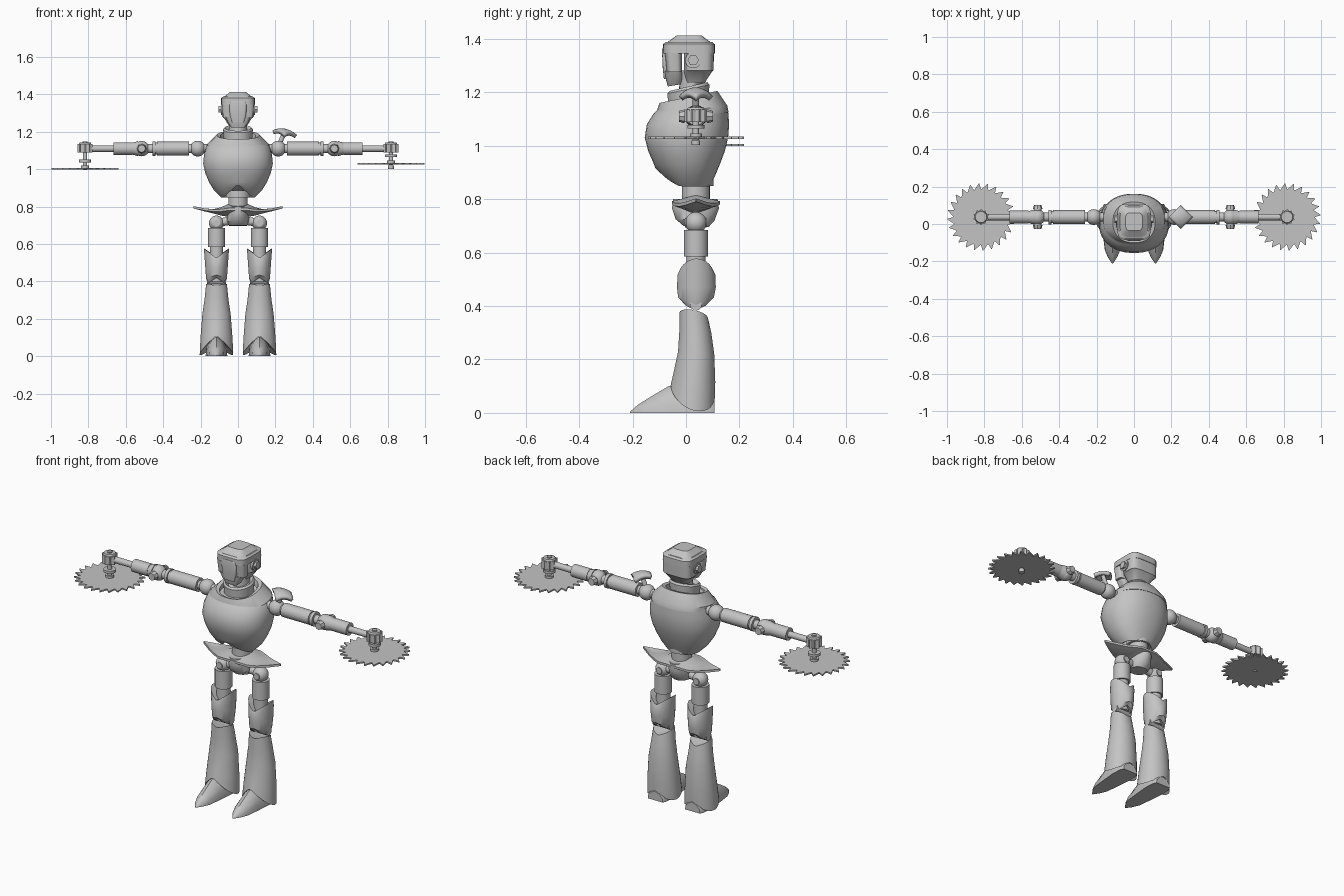
import bpy, bmesh, math
from mathutils import Vector

if "Cube" in bpy.data.objects:
    bpy.data.objects.remove(bpy.data.objects["Cube"])

GREY = bpy.data.materials.new("robot_grey")
GREY.diffuse_color = (0.55, 0.55, 0.55, 1)
GREY.use_nodes = True
GREY.node_tree.nodes["Principled BSDF"].inputs["Base Color"].default_value = GREY.diffuse_color
YC = 0.037          # depth of the limb axis


def finish(name, bm, angle=35):
    bmesh.ops.recalc_face_normals(bm, faces=bm.faces)
    me = bpy.data.meshes.new(name)
    bm.to_mesh(me)
    bm.free()
    me.materials.append(GREY)
    ob = bpy.data.objects.new(name, me)
    bpy.context.collection.objects.link(ob)
    bpy.ops.object.select_all(action='DESELECT')
    ob.select_set(True)
    bpy.context.view_layer.objects.active = ob
    bpy.ops.object.shade_smooth_by_angle(angle=math.radians(angle))
    return ob


def skin(name, loops, low=None, high=None, angle=35):
    """Join equal closed loops; close both ends with a fan (low/high = fan centre z)."""
    bm = bmesh.new()
    rows = [[bm.verts.new(p) for p in lp] for lp in loops]
    n = len(rows[0])
    for a, b in zip(rows, rows[1:]):
        for i in range(n):
            bm.faces.new((a[i], a[(i + 1) % n], b[(i + 1) % n], b[i]))
    for row, z in ((rows[0], low), (rows[-1], high)):
        c = sum((v.co for v in row), Vector()) / n
        if z is not None:
            c.z = z
        cv = bm.verts.new(c)
        for i in range(n):
            bm.faces.new((row[i], row[(i + 1) % n], cv))
    return finish(name, bm, angle)


def loft(name, rings, n=32, cx=0, power=2, **kw):
    """Rings: z front, z back, half width, y front, y back, lift at the sides."""
    loops = []
    for zf, zb, hx, yf, yb, lift in rings:
        lp = []
        for i in range(n):
            t = 2 * math.pi * (i + 0.5) / n
            c, s = math.cos(t), math.sin(t)
            x = math.copysign(abs(c) ** (2 / power), c)
            y = math.copysign(abs(s) ** (2 / power), s)
            lp.append((cx + hx * x, (yf + yb) / 2 + (yb - yf) / 2 * y,
                       zf + (zb - zf) * (y + 1) / 2 + lift * abs(x)))
        loops.append(lp)
    return skin(name, loops, **kw)


def cyl(name, p0, p1, r, r2=None, n=24):
    p0, p1 = Vector(p0), Vector(p1)
    q = (p1 - p0).to_track_quat('Z', 'Y')
    ring = [Vector((math.cos(2 * math.pi * i / n), math.sin(2 * math.pi * i / n), 0)) for i in range(n)]
    return skin(name, [[p + q @ (v * k) for v in ring] for p, k in ((p0, r), (p1, r2 or r))])


def ball(name, p, r):
    bm = bmesh.new()
    bmesh.ops.create_uvsphere(bm, u_segments=24, v_segments=14, radius=r)
    bmesh.ops.translate(bm, verts=bm.verts, vec=p)
    return finish(name, bm)


def cog(name, x, z0, z1, r_out, r_in, teeth, skew):
    lp = []
    for i in range(teeth):
        a = 2 * math.pi * i / teeth
        w = 2 * math.pi / teeth
        lp += [(r_in, a), (r_out, a + skew * w), (r_out, a + (skew + 0.06) * w), (r_in, a + 0.9 * w)]
    return skin(name, [[(x + r * math.cos(a), YC + r * math.sin(a), z) for r, a in lp]
                       for z in (z0, z1)], angle=20)


# Torso shell with a notched front hem
torso = [(.88, .88, .055, -.03, .085, 0), (.848, .848, .09, -.058, .09, 0), (.885, .885, .127, -.09, .108, 0),
         (.93, .93, .155, -.12, .127, 0), (.98, .98, .176, -.142, .146, 0), (1.03, 1.03, .187, -.155, .158, 0),
         (1.08, 1.08, .182, -.147, .162, 0), (1.12, 1.13, .168, -.122, .158, 0), (1.15, 1.16, .13, -.09, .13, 0)]
body = loft("torso", torso, n=40, power=2.2)
for i, v in enumerate(body.data.vertices):
    if i < 120 and v.co.y < 0:          # lower three rings, front side
        w = max(0, 1 - abs(v.co.x) / 0.08) * (1, 1, 0.55)[i // 40]
        v.co.z += 0.07 * w
        v.co.y -= 0.055 * w
body.data.update()

# Tilted collar and neck
loft("collar", [(1.09, 1.125, .168, -.118, .16, 0), (1.115, 1.15, .165, -.115, .155, 0),
                (1.16, 1.205, .113, -.10, .118, 0), (1.155, 1.2, .095, -.085, .10, 0),
                (1.13, 1.17, .09, -.08, .095, 0)], power=2.3)
loft("neck_ring", [(1.13, 1.17, .075, -.065, .085, 0), (1.195, 1.228, .08, -.07, .088, 0),
                   (1.205, 1.238, .072, -.062, .08, 0), (1.19, 1.22, .055, -.045, .065, 0)])
cyl("neck", (0, .02, 1.15), (0, .025, 1.28), .048)

# Head: back shell, front shell, brow band, crown, face mask
loft("head_back", [(1.235, 1.235, .05, 0, .07, 0), (1.278, 1.278, .078, -.008, .098, 0),
                   (1.282, 1.282, .086, -.008, .103, 0), (1.35, 1.35, .088, -.008, .105, 0)], power=4)
loft("head_front", [(1.275, 1.275, .08, -.072, -.014, 0), (1.35, 1.35, .086, -.08, -.014, 0)], power=4)
loft("brow_band", [(1.346, 1.346, .09, -.086, .108, 0), (1.38, 1.38, .09, -.086, .108, 0),
                   (1.388, 1.388, .08, -.076, .098, 0)], power=4.5)
loft("crown", [(1.385, 1.385, .078, -.074, .096, 0), (1.405, 1.405, .052, -.045, .068, 0),
               (1.412, 1.412, .045, -.036, .06, 0)], power=4.5)
loft("face_mask", [(1.222, 1.23, .038, -.068, -.02, 0), (1.25, 1.25, .055, -.076, -.014, 0),
                   (1.28, 1.28, .068, -.08, -.014, 0)], power=4)
loft("visor", [(1.25, 1.25, .032, -.083, -.03, 0), (1.29, 1.29, .044, -.087, -.03, 0),
               (1.355, 1.355, .046, -.09, -.03, 0), (1.365, 1.365, .04, -.088, -.03, 0)], power=6)

# Waist and hips
cyl("waist_ring", (0, YC, .85), (0, YC, .885), .065)
cyl("waist", (0, YC, .79), (0, YC, .87), .052)
loft("pelvis", [(.70, .695, .05, -.01, .085, 0), (.725, .72, .062, -.04, .108, 0),
                (.765, .765, .055, -.054, .125, 0), (.80, .80, .05, -.05, .12, 0)], n=16)


def wing(x, hy, bottom, mid, top):
    pts = [(-1, mid + .012), (-.5, (mid + top) / 2 + .006), (0, top), (.5, (mid + top) / 2 + .006),
           (1, mid + .012), (1, mid), (0, bottom), (-1, mid)]
    return [(x, YC + hy * k, z) for k, z in pts]


half = [(.05, .09, .745, .78, .815), (.09, .08, .752, .774, .797), (.13, .06, .763, .773, .787),
        (.18, .035, .775, .779, .786), (.237, .002, .793, .79, .797)]
skin("hip_skirt", [wing(-x, *r) for x, *r in reversed(half)] + [wing(x, *r) for x, *r in half])

for s, side in ((-1, "left"), (1, "right")):
    # Ear bolts
    cyl(side + "_ear_disc", (s * .08, .027, 1.32), (s * .092, .027, 1.32), .03)
    cyl(side + "_ear_bolt", (s * .08, .027, 1.32), (s * .105, .027, 1.32), .021, n=6)

    # Leg
    x = s * .115
    ball(side + "_hip_joint", (x, YC, .712), .04)
    cyl(side + "_hip_pin", (x, YC - .04, .712), (x, YC + .04, .712), .018)
    cyl(side + "_hip_link", (s * .04, YC, .725), (x, YC, .712), .022)
    cyl(side + "_thigh", (x, YC, .585), (x, YC, .685), .045)
    cyl(side + "_thigh_rod", (x, YC, .40), (x, YC, .59), .036)
    loft(side + "_knee_guard", [(.42, .42, .047, -.012, .085, -.03), (.435, .435, .056, -.03, .105, -.02),
                                (.47, .47, .06, -.034, .112, 0), (.515, .515, .065, -.032, .11, .025),
                                (.525, .53, .068, -.025, .10, .05)], cx=x, power=1.8, low=.43, high=.51)
    cyl(side + "_knee_pin", (x - .052, YC, .405), (x + .052, YC, .405), .022)
    loft(side + "_shin", [(.11, .06, .09, -.058, .108, -.075), (.15, .12, .086, -.048, .11, -.04),
                          (.23, .22, .076, -.03, .106, 0), (.31, .30, .064, -.025, .095, 0),
                          (.375, .355, .056, -.024, .082, .02)], cx=x, low=.11, high=.36)
    foot = []
    for y, w, h in ((-.21, .003, .004), (-.18, .024, .03), (-.14, .041, .056), (-.065, .05, .1),
                    (.03, .058, .115), (.085, .055, .08), (.107, .046, .05)):
        foot.append([(x + w * k, y, h * z) for k, z in
                     ((-1, 0), (-.95, .4), (-.55, .82), (0, 1), (.55, .82), (.95, .4), (1, 0))])
    skin(side + "_foot", foot)

    # Arm
    def arm(name, x0, x1, r, r2=None):
        cyl(side + name, (s * x0, YC, 1.11), (s * x1, YC, 1.11), r, r2)
    ball(side + "_shoulder_joint", (s * .215, YC, 1.11), .042)
    arm("_shoulder_rod", .15, .28, .024)
    arm("_upper_arm", .262, .432, .037)
    arm("_arm_groove", .43, .442, .032)
    arm("_arm_cuff", .44, .457, .039)
    arm("_elbow_rod", .45, .56, .024)
    ball(side + "_elbow_joint", (s * .515, YC, 1.11), .041)
    cyl(side + "_elbow_pin", (s * .515, YC - .055, 1.11), (s * .515, YC + .055, 1.11), .02)
    for e in (-1, 1):
        cyl(side + "_elbow_bolt", (s * .515, YC + e * .042, 1.11), (s * .515, YC + e * .064, 1.11), .026, .02, n=8)
    arm("_elbow_collar", .535, .57, .04, .03)
    arm("_forearm", .565, .665, .034)
    arm("_saw_rod", .66, .80, .017)

    # Saw unit, hanging lower on one side
    hx, saw = s * .818, (1.003 if s < 0 else 1.03)
    cog(side + "_saw_hub", hx, 1.088, 1.135, .042, .035, 10, .45)
    cyl(side + "_hub_cap", (hx, YC, 1.13), (hx, YC, 1.143), .036, .03)
    cyl(side + "_hub_nut", (hx, YC, 1.14), (hx, YC, 1.149), .014, n=6)
    cyl(side + "_saw_shaft", (hx, YC, saw - .008), (hx, YC, 1.09), .012)
    cyl(side + "_shaft_disc", (hx, YC, saw + .034), (hx, YC, saw + .048), .032)
    cyl(side + "_blade_washer", (hx, YC, saw + .003), (hx, YC, saw + .016), .022)
    cog(side + "_saw_blade", hx, saw - .004, saw + .004, .18, .15, 24, .2)
    if s > 0:
        cyl("right_blade_nut", (hx, YC, 1.002), (hx, YC, 1.02), .016)

# Single diamond shoulder plate on a stalk
N = 8
bm = bmesh.new()
grid = []
for i in range(N + 1):
    row = []
    for j in range(N + 1):
        u, v = i / N * 2 - 1, j / N * 2 - 1
        a, b = (u + v) / 2, (u - v) / 2
        row.append(bm.verts.new((.25 + .066 * a, YC + .064 * b, 1.217 - .012 * a - .022 * a * a - .032 * b * b)))
    grid.append(row)
for i in range(N):
    for j in range(N):
        bm.faces.new((grid[i][j], grid[i + 1][j], grid[i + 1][j + 1], grid[i][j + 1]))
plate = finish("shoulder_plate", bm)
mod = plate.modifiers.new("thickness", 'SOLIDIFY')
mod.thickness = .022
mod.offset = -1 if plate.data.polygons[0].normal.z > 0 else 1
cyl("shoulder_plate_stalk", (.215, YC, 1.12), (.25, YC, 1.2), .012)
